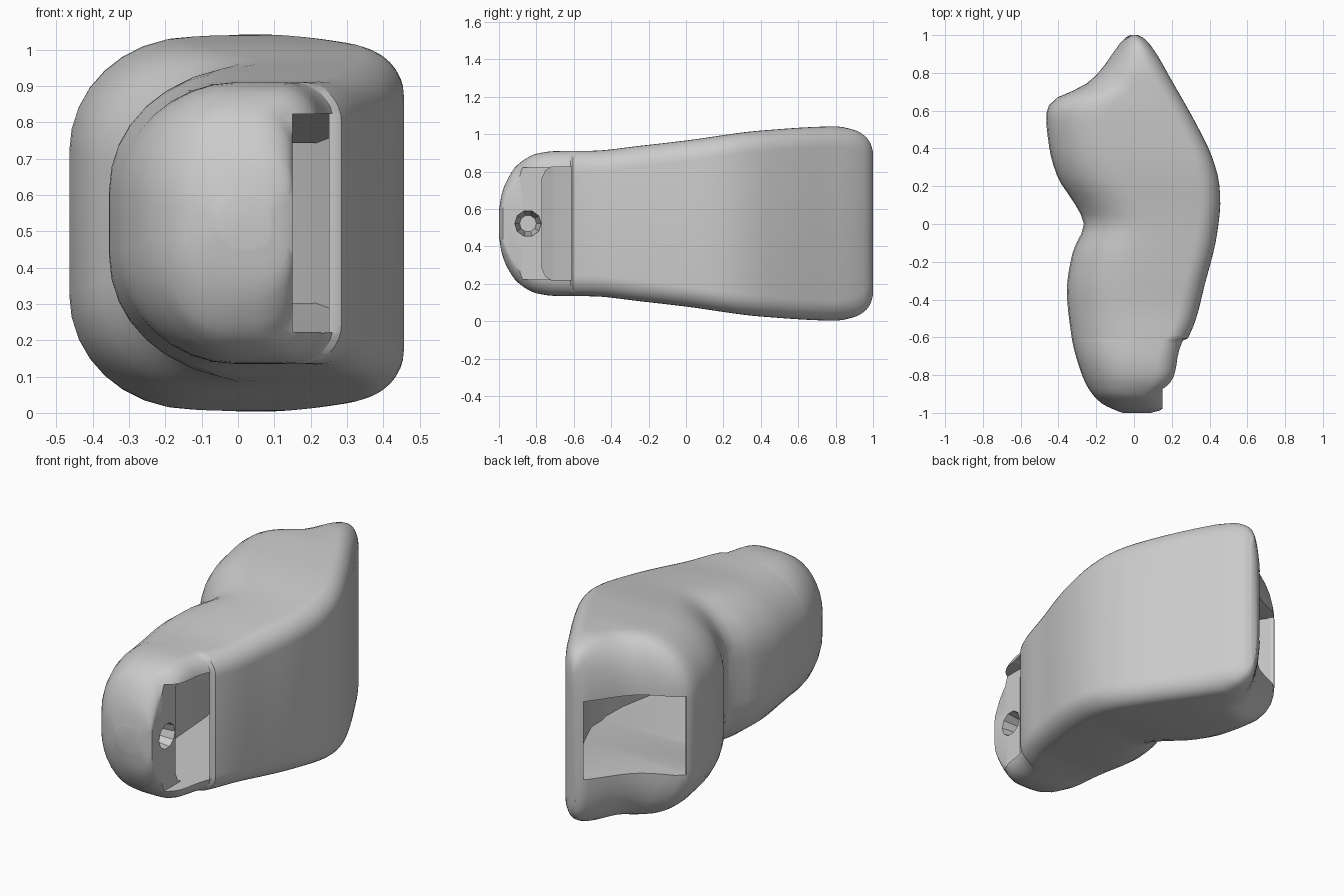
import bpy, bmesh, math
from mathutils import Vector, Matrix

if "Cube" in bpy.data.objects:
    bpy.data.objects.remove(bpy.data.objects["Cube"])

CZ = 0.5225  # mid height of the body

# Plan outline (y -> x) and half height (y -> h)
LEFT = [(-1, -.06), (-.985, -.1), (-.95, -.17), (-.88, -.235), (-.8, -.275), (-.6, -.33),
        (-.35, -.355), (-.15, -.325), (0, -.265), (.1, -.31), (.25, -.405), (.4, -.448),
        (.57, -.465), (.63, -.45), (.675, -.40), (.725, -.28), (.8, -.19), (.93, -.095),
        (.98, -.055), (1, -.02)]
RIGHT = [(-1, .09), (-.98, .15), (-.89, .155), (-.87, .185), (-.8, .22), (-.7, .235), (-.617, .262),
         (-.605, .285), (-.3, .38), (-.05, .44), (.12, .457), (.22, .45), (.35, .415), (.5, .345),
         (.75, .205), (.95, .085), (.985, .05), (1, .02)]
HALF = [(-1, .07), (-.985, .16), (-.95, .245), (-.9, .315), (-.8, .373), (-.7, .387),
        (-.5, .389), (-.25, .415), (0, .444), (.4, .497), (.8, .519), (.9, .50),
        (.96, .465), (.99, .42), (1, .38)]
HOLLOW = [(-.78, .23), (-.77, .24), (-.75, .283), (-.72, .302), (.2, .30), (.6, .22), (1.4, .22)]


def sample(table, y, smooth=True):
    """Interpolate a table, without overshoot when smooth."""
    n = len(table)
    s = [(table[i + 1][1] - table[i][1]) / (table[i + 1][0] - table[i][0]) for i in range(n - 1)]

    def tangent(i):
        if i in (0, n - 1):
            return s[0] if i == 0 else s[-1]
        a, b = s[i - 1], s[i]
        return 2 * a * b / (a + b) if a * b > 0 else 0

    i = max(k for k in range(n - 1) if k == 0 or table[k][0] <= y)
    (y0, v0), (y1, v1) = table[i], table[i + 1]
    d = y1 - y0
    t = (y - y0) / d
    if not smooth:
        return v0 + (v1 - v0) * t
    return ((2*t**3 - 3*t*t + 1) * v0 + (t**3 - 2*t*t + t) * d * tangent(i)
            + (3*t*t - 2*t**3) * v1 + (t**3 - t*t) * d * tangent(i + 1))


def section(y):
    """Rounded cross-section: wide rounding on the left, tight on the right."""
    xl, xr, h = sample(LEFT, y), sample(RIGHT, y), sample(HALF, y)
    w = xr - xl
    lx, lz = min(.33, .55 * w), min(.31, .85 * h)
    rx, rz = min(.11, .35 * w), min(.11, .6 * h)
    pts = []
    corners = [(xr - rx, h - rz, rx, rz, 0), (xl + lx, h - lz, lx, lz, 90),
               (xl + lx, lz - h, lx, lz, 180), (xr - rx, rz - h, rx, rz, 270)]
    for cx, cz, ax, az, start in corners:
        for k in range(9):
            a = math.radians(start + 90 * k / 8)
            pts.append((cx + ax * math.cos(a), y, CZ + cz + az * math.sin(a)))
    return pts


def finish(bm, name):
    bmesh.ops.recalc_face_normals(bm, faces=bm.faces)
    mesh = bpy.data.meshes.new(name)
    bm.to_mesh(mesh)
    bm.free()
    ob = bpy.data.objects.new(name, mesh)
    bpy.context.collection.objects.link(ob)
    return ob


# Body: lofted cross-sections from front to back
ys = [-math.cos(math.pi * i / 60) for i in range(61)]
ys = sorted([y for y in ys if abs(y + .61) > .012] + [-.617, -.605])
bm = bmesh.new()
rings = [[bm.verts.new(p) for p in section(y)] for y in ys]
for a, b in zip(rings, rings[1:]):
    for k in range(len(a)):
        j = (k + 1) % len(a)
        bm.faces.new((a[k], a[j], b[j], b[k]))
bm.faces.new(rings[0])
bm.faces.new(rings[-1])
body = finish(bm, "handle_body")

# Hollow: channel from the slanted back opening to the side slot
plan = [(-.05, -.77), (.5, -.77), (.5, -.612), (.25, -.612), (.335, -.3), (.39, 0), (.395, .15),
        (.345, .35), (.14, .74), (-.035, .965), (-.25, 1.25), (-.75, .9), (-.43, .62),
        (-.37, .38), (-.25, .17), (-.19, 0), (-.17, -.3), (-.08, -.7)]
bm = bmesh.new()
base = bm.faces.new([bm.verts.new((x, y, -1)) for x, y in plan])
new = bmesh.ops.extrude_face_region(bm, geom=[base])["geom"]
for v in new:
    if isinstance(v, bmesh.types.BMVert):
        v.co.z = 1
for y, _ in HOLLOW[2:6]:
    bmesh.ops.bisect_plane(bm, geom=bm.verts[:] + bm.edges[:] + bm.faces[:],
                           plane_co=(0, y, 0), plane_no=(0, 1, 0))
for v in bm.verts:
    v.co.z = CZ + math.copysign(sample(HOLLOW, v.co.y, False), v.co.z)
hollow = finish(bm, "hollow_cutter")

# Flat shelf recess at the front of the right side
bm = bmesh.new()
bmesh.ops.create_cube(bm, size=1, matrix=Matrix.Translation((.4, -.862, CZ)) @ Matrix.Diagonal((.5, .5, .6, 1)))
recess = finish(bm, "recess_cutter")

# Tapered screw hole in the shelf
bm = bmesh.new()
bmesh.ops.create_cone(bm, cap_ends=True, segments=10, radius1=.045, radius2=.072, depth=.22,
                      matrix=Matrix.Translation((.05, -.845, CZ)) @ Matrix.Rotation(math.pi / 2, 4, 'Y'))
hole = finish(bm, "screw_hole_cutter")

bpy.context.view_layer.objects.active = body
body.select_set(True)
for cutter in (hollow, recess, hole):
    cutter.hide_render = True
    mod = body.modifiers.new("cut", 'BOOLEAN')
    mod.operation, mod.solver, mod.object = 'DIFFERENCE', 'EXACT', cutter
    bpy.ops.object.modifier_apply(modifier=mod.name)
    bpy.data.objects.remove(cutter)
bpy.ops.object.shade_smooth_by_angle(angle=math.radians(32))
